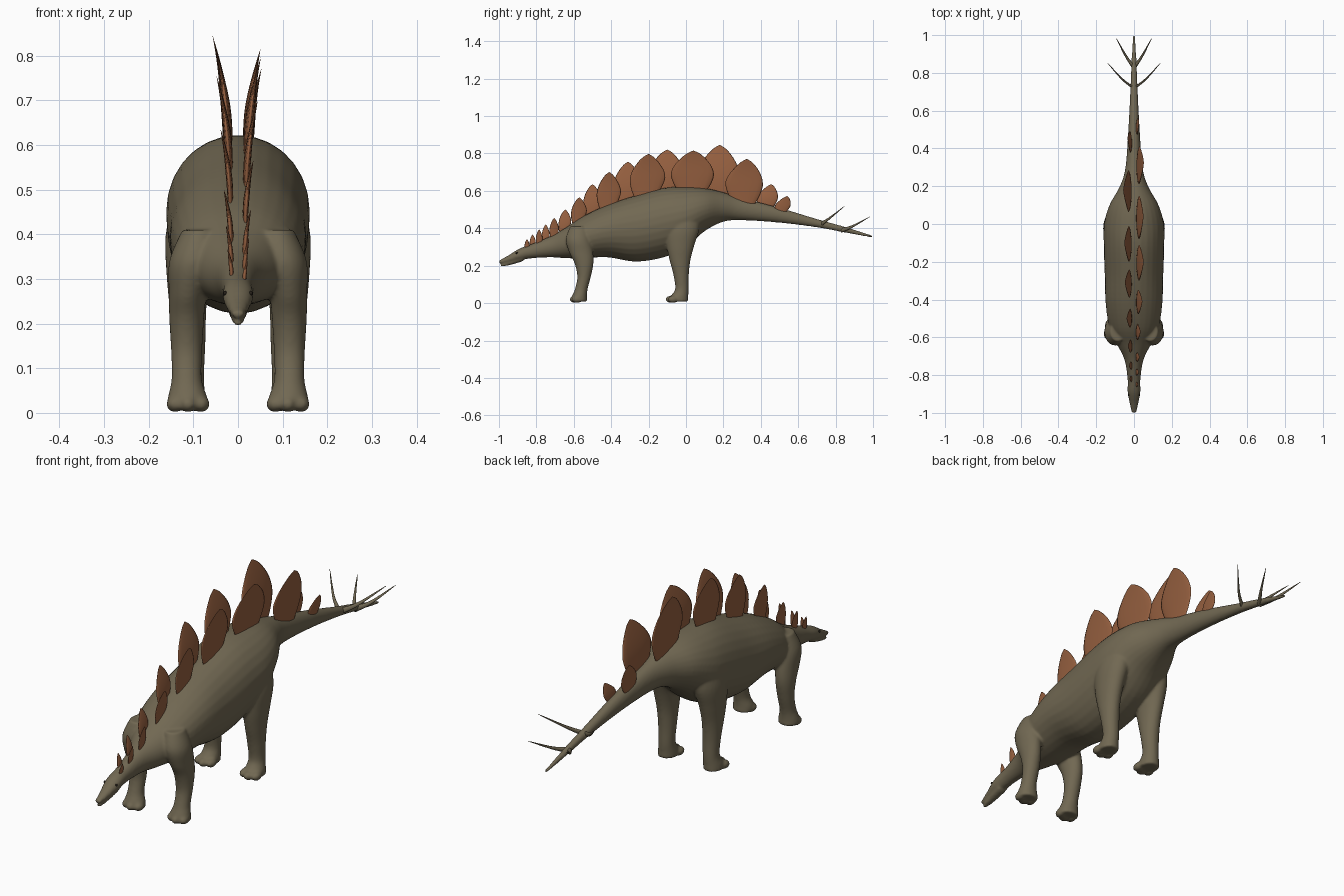
import bpy, bmesh, math
from mathutils import Vector

if "Cube" in bpy.data.objects:
    bpy.data.objects.remove(bpy.data.objects["Cube"], do_unlink=True)


def material(name, rgb):
    m = bpy.data.materials.new(name)
    m.use_nodes = True
    m.diffuse_color = (*rgb, 1)
    bsdf = m.node_tree.nodes["Principled BSDF"]
    bsdf.inputs["Base Color"].default_value = (*rgb, 1)
    bsdf.inputs["Roughness"].default_value = 0.8
    return m


HIDE = material("olive hide", (0.165, 0.138, 0.085))
PLATE = material("rust plate", (0.3, 0.115, 0.05))
EYE = material("dark eye", (0.02, 0.015, 0.01))


def finish(name, bm, mat):
    bmesh.ops.recalc_face_normals(bm, faces=bm.faces)
    me = bpy.data.meshes.new(name)
    bm.to_mesh(me)
    bm.free()
    me.materials.append(mat)
    for p in me.polygons:
        p.use_smooth = True
    ob = bpy.data.objects.new(name, me)
    bpy.context.collection.objects.link(ob)
    return ob


def smooth_rows(rows, steps=5):
    """Catmull-Rom interpolation between the key sections."""
    out = []
    for i in range(len(rows) - 1):
        quad = [rows[max(i - 1, 0)], rows[i], rows[i + 1], rows[min(i + 2, len(rows) - 1)]]
        for k in range(steps):
            t = k / steps
            out.append([b + t / 2 * (c - a + t * (2*a - 5*b + 4*c - d + t * (3*(b - c) + d - a)))
                        for a, b, c, d in zip(*quad)])
    return out + [list(rows[-1])]


def loft(bm, rows, place, n=28):
    """Skin ellipses: each row is position, centre a, centre b, radius a, radius b."""
    rings = []
    for s, a, b, ra, rb in rows:
        ring = []
        for k in range(n):
            t = 2 * math.pi * k / n
            ring.append(bm.verts.new(place(s, a + ra * math.cos(t), b + rb * math.sin(t))))
        rings.append(ring)
    for r, q in zip(rings, rings[1:]):
        for k in range(n):
            bm.faces.new((r[k], r[(k + 1) % n], q[(k + 1) % n], q[k]))
    bm.faces.new(rings[0])
    bm.faces.new(rings[-1])


def ball(bm, centre, radii):
    new = bmesh.ops.create_uvsphere(bm, u_segments=16, v_segments=10, radius=1)["verts"]
    for v in new:
        v.co = Vector(c + r * x for c, r, x in zip(centre, radii, v.co))


# Trunk sections: y, top, bottom, half width
trunk = smooth_rows([
    (-1, .228, .212, .012), (-.95, .255, .216, .023), (-.89, .292, .228, .034),
    (-.82, .318, .24, .034), (-.72, .36, .245, .05), (-.64, .405, .24, .088),
    (-.55, .465, .24, .13), (-.42, .525, .245, .15), (-.27, .575, .222, .155),
    (-.12, .615, .245, .16), (0, .622, .3, .158), (.1, .615, .385, .13),
    (.2, .592, .435, .075), (.3, .562, .443, .045), (.5, .51, .43, .03),
    (.7, .45, .405, .02), (.85, .408, .377, .014), (1, .361, .349, .006)])
bm = bmesh.new()
loft(bm, [(y, 0, (t + b) / 2, w, (t - b) / 2) for y, t, b, w in trunk],
     lambda s, a, b: (a, s, b))

# Lower jaw
loft(bm, smooth_rows([(-.99, 0, .2, .01, .006), (-.94, 0, .214, .018, .01),
                      (-.87, 0, .24, .024, .016)]), lambda s, a, b: (a, s, b))

# Leg sections: z, x, y, radius x, radius y
fore = [(.008, .113, -.57, .045, .042), (.035, .113, -.57, .044, .04),
        (.075, .115, -.56, .034, .034), (.14, .115, -.545, .035, .036),
        (.21, .115, -.545, .039, .05), (.27, .112, -.56, .043, .064),
        (.34, .1, -.575, .054, .068), (.41, .085, -.57, .04, .05)]
hind = [(.008, .113, -.04, .042, .052), (.035, .112, -.036, .04, .048),
        (.075, .11, -.022, .034, .036), (.15, .11, -.026, .037, .041),
        (.23, .112, -.032, .041, .056), (.31, .112, -.03, .048, .075),
        (.4, .105, -.02, .057, .092), (.5, .09, -.01, .05, .08)]
for side in (1, -1):
    for rows, toe_y in ((fore, -.595), (hind, -.082)):
        loft(bm, smooth_rows(rows), lambda s, a, b: (side * a, b, s))
        for k in (-1, 0, 1):
            ball(bm, (side * (.112 + k * .029), toe_y + abs(k) * .012, .02), (.02, .028, .019))

# Weld trunk, jaw and legs into one skin
body = finish("body", bm, HIDE)
weld = body.modifiers.new("weld skin", 'REMESH')
weld.mode = 'VOXEL'
weld.voxel_size = .006
weld.use_smooth_shade = True
relax = body.modifiers.new("relax skin", 'SMOOTH')
relax.factor = .5
relax.iterations = 6


def back_height(y):
    for p, q in zip(trunk, trunk[1:]):
        if p[0] <= y <= q[0]:
            return p[1] + (q[1] - p[1]) * (y - p[0]) / (q[0] - p[0])
    return trunk[-1][1]


# Back plates: base y, tip y, tip height, full width; sides alternate
plates = [(.5, .54, .572, .08), (.42, .455, .635, .11), (.3, .325, .77, .2),
          (.17, .18, .845, .22), (.03, .04, .815, .23), (-.11, -.1, .82, .19),
          (-.21, -.2, .797, .19), (-.32, -.31, .755, .15), (-.415, -.41, .7, .13),
          (-.5, -.5, .635, .1), (-.575, -.57, .565, .085), (-.65, -.645, .5, .068),
          (-.705, -.705, .455, .05), (-.75, -.75, .42, .042), (-.785, -.785, .393, .036),
          (-.82, -.82, .366, .032), (-.85, -.85, .342, .026)]
outline = smooth_rows([(0, .62), (.2, .86), (.42, 1), (.62, .88), (.8, .6), (.93, .3), (1, .02)], 3)
for i, (y0, y1, top, width) in enumerate(plates):
    side = 1 if i % 2 == 0 else -1
    low = back_height(y0) - .025
    tall = top - low
    foot_x = .012 + .05 * min(width, .2)
    bm = bmesh.new()
    rings = []
    for t, w in outline:
        thick = .004 + .05 * width * (1 - t)
        cx = side * (foot_x + .13 * tall * t * t)
        cy = y0 + (y1 - y0) * t
        ring = []
        for k in range(16):
            a = 2 * math.pi * k / 16
            y = cy + w * width / 2 * math.cos(a)
            # the foot of the plate follows the slope of the back
            drop = (back_height(y) - back_height(y0)) * (1 - t) ** 2
            ring.append(bm.verts.new((cx + thick * w * math.sin(a), y, low + tall * t + drop)))
        rings.append(ring)
    for r, q in zip(rings, rings[1:]):
        for k in range(16):
            bm.faces.new((r[k], r[(k + 1) % 16], q[(k + 1) % 16], q[k]))
    bm.faces.new(rings[0])
    bm.faces.new(rings[-1])
    finish(f"back_plate_{i + 1}", bm, PLATE)

# Tail spikes: curved horns in two pairs
spikes = {"front": ((0, .72, .42), (.06, .765, .452), (.14, .852, .522)),
          "rear": ((0, .83, .39), (.04, .885, .408), (.095, .985, .463))}
for label, path in spikes.items():
    for side, word in ((1, "left"), (-1, "right")):
        bm = bmesh.new()
        pts = smooth_rows([(side * x, y, z) for x, y, z in path], 6)
        rows = []
        for j, (x, y, z) in enumerate(pts):
            r = .013 * (1 - j / (len(pts) - 1)) + .0008
            rows.append((y, x, z, r, r))
        loft(bm, rows, lambda s, a, b: (a, s, b), 12)
        finish(f"{label}_{word}_tail_spike", bm, HIDE)

# Eyes
for side, word in ((1, "left"), (-1, "right")):
    bm = bmesh.new()
    ball(bm, (side * .029, -.905, .268), (.004, .006, .005))
    finish(f"{word}_eye", bm, EYE)
